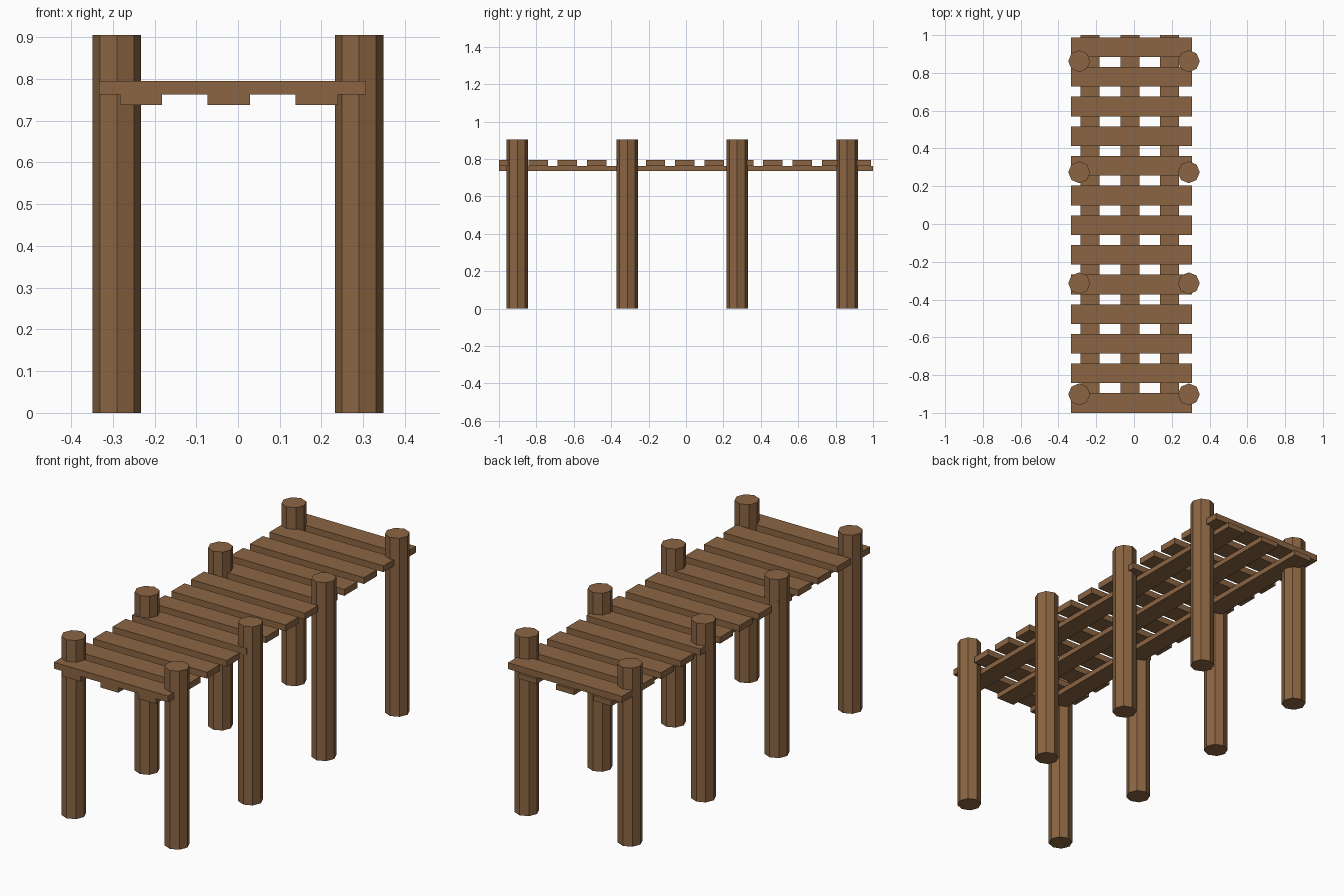
import bpy

if "Cube" in bpy.data.objects:
    bpy.data.objects.remove(bpy.data.objects["Cube"])

wood = bpy.data.materials.new("brown wood")
wood.diffuse_color = (0.258, 0.130, 0.055, 1)
wood.use_nodes = True
wood.node_tree.nodes["Principled BSDF"].inputs["Base Color"].default_value = wood.diffuse_color


def box(name, x0, x1, y0, y1, z0, z1):
    bpy.ops.mesh.primitive_cube_add(size=1, location=((x0 + x1) / 2, (y0 + y1) / 2, (z0 + z1) / 2))
    o = bpy.context.object
    o.name = name
    for v in o.data.vertices:
        v.co.x *= x1 - x0
        v.co.y *= y1 - y0
        v.co.z *= z1 - z0
    o.data.materials.append(wood)


# Octagonal posts, four pairs
H, R = 0.905, 0.058
for i in range(4):
    for side, x in (("left", -0.29), ("right", 0.29)):
        bpy.ops.mesh.primitive_cylinder_add(vertices=8, radius=R, depth=H,
                                            location=(x, -0.902 + 0.588 * i, H / 2))
        post = bpy.context.object
        post.name = f"{side}_post_{i + 1}"
        post.data.materials.append(wood)

# Long beams under the deck
for i in range(3):
    x = -0.2325 + 0.2105 * i
    box(f"deck_beam_{i + 1}", x - 0.0505, x + 0.0505, -1, 1, 0.737, 0.763)

# Cross planks
for i in range(13):
    y = -1 + 0.157 * i
    box(f"deck_plank_{i + 1}", -0.333, 0.307, y, y + 0.104, 0.763, 0.795)
